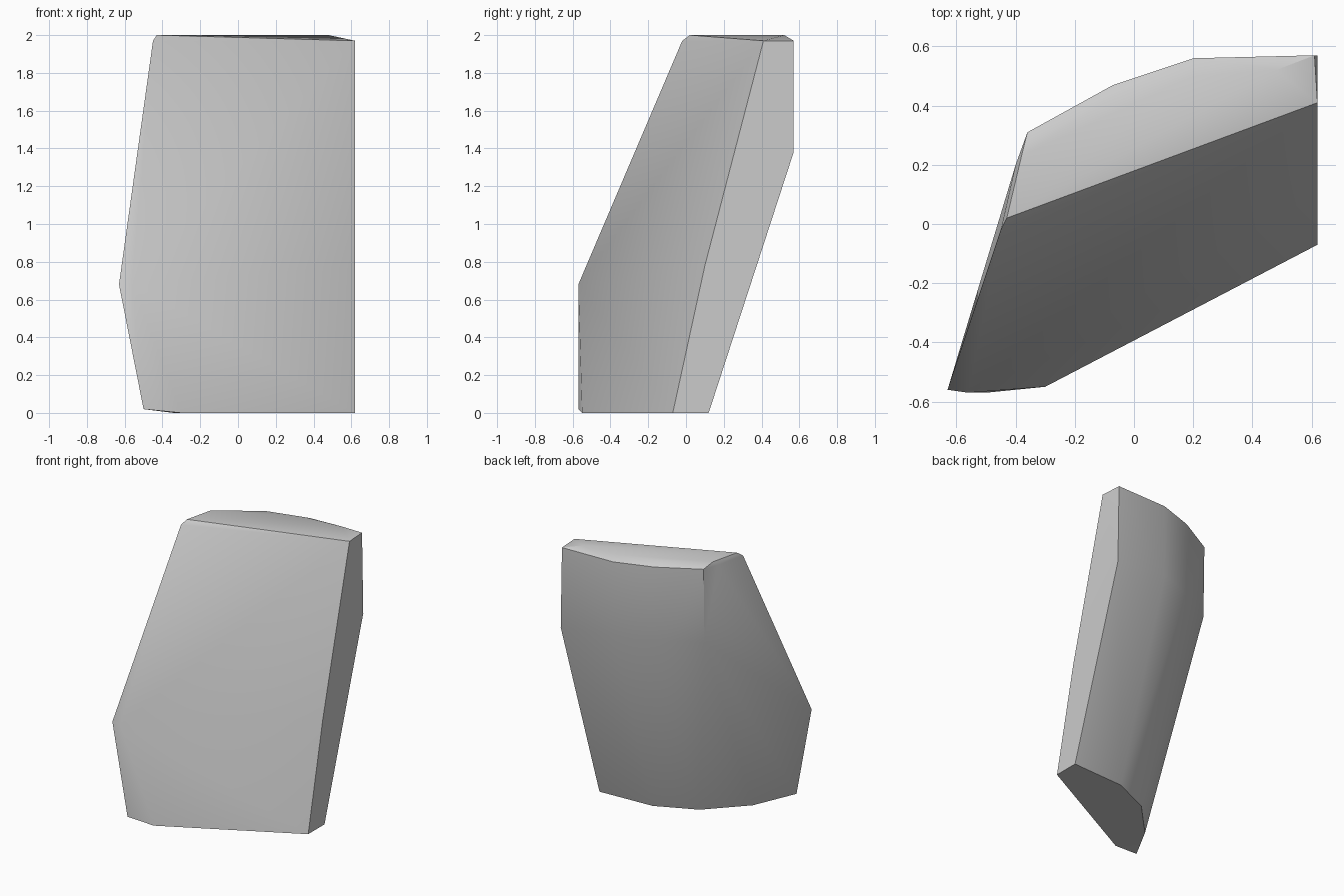
import bpy
import bmesh
import math

cube = bpy.data.objects.get("Cube")
if cube:
    bpy.data.objects.remove(cube, do_unlink=True)


def make_material(name, color):
    mat = bpy.data.materials.new(name)
    mat.use_nodes = True
    mat.diffuse_color = color
    mat.node_tree.nodes["Principled BSDF"].inputs["Base Color"].default_value = color
    return mat


def ring(z, outline):
    """Place an outline of (x, y) points at one height."""
    return [(x, y, z) for x, y in outline]


def hull_object(name, points, mat, sharp_angle):
    """Wrap the points in a faceted convex skin with softened shallow edges."""
    bm = bmesh.new()
    for p in points:
        bm.verts.new(p)
    result = bmesh.ops.convex_hull(bm, input=bm.verts[:])
    unused = {e for e in result["geom_interior"] + result["geom_unused"]
              if isinstance(e, bmesh.types.BMVert)}
    bmesh.ops.delete(bm, geom=list(unused), context="VERTS")
    bmesh.ops.recalc_face_normals(bm, faces=bm.faces[:])
    mesh = bpy.data.meshes.new(name)
    bm.to_mesh(mesh)
    bm.free()
    mesh.materials.append(mat)
    obj = bpy.data.objects.new(name, mesh)
    bpy.context.collection.objects.link(obj)
    bpy.ops.object.select_all(action="DESELECT")
    obj.select_set(True)
    bpy.context.view_layer.objects.active = obj
    bpy.ops.object.shade_smooth_by_angle(angle=math.radians(sharp_angle))
    return obj


stone_grey = make_material("stone grey", (0.6, 0.6, 0.6, 1))

# Flat foot of the slab
foot = ring(0, [(0.62, -0.07), (0.62, 0.12), (0.2, 0.1), (-0.09, -0.03),
                (-0.34, -0.29), (-0.3, -0.55)])
foot += ring(0.02, [(-0.5, -0.57)])

# Projecting corner and slight swell of the leaning front
waist = ring(0.68, [(-0.63, -0.56), (-0.56, -0.57)])
waist += ring(0.78, [(0.62, 0.1)])

# Bend where the back turns upright
shoulder = ring(1.38, [(0.62, 0.57)])
shoulder += ring(1.43, [(0.2, 0.56), (-0.07, 0.47), (-0.36, 0.3)])

# Rim below the shallow crown
rim = ring(1.97, [(-0.45, -0.02), (0.62, 0.41), (0.61, 0.57), (0.2, 0.56),
                  (-0.07, 0.47), (-0.36, 0.31), (-0.4, 0.2)])
crown = ring(2, [(-0.43, 0.02), (-0.38, 0.23), (-0.07, 0.43), (0.2, 0.5), (0.48, 0.52)])

hull_object("rock_slab", foot + waist + shoulder + rim + crown, stone_grey, 32)
